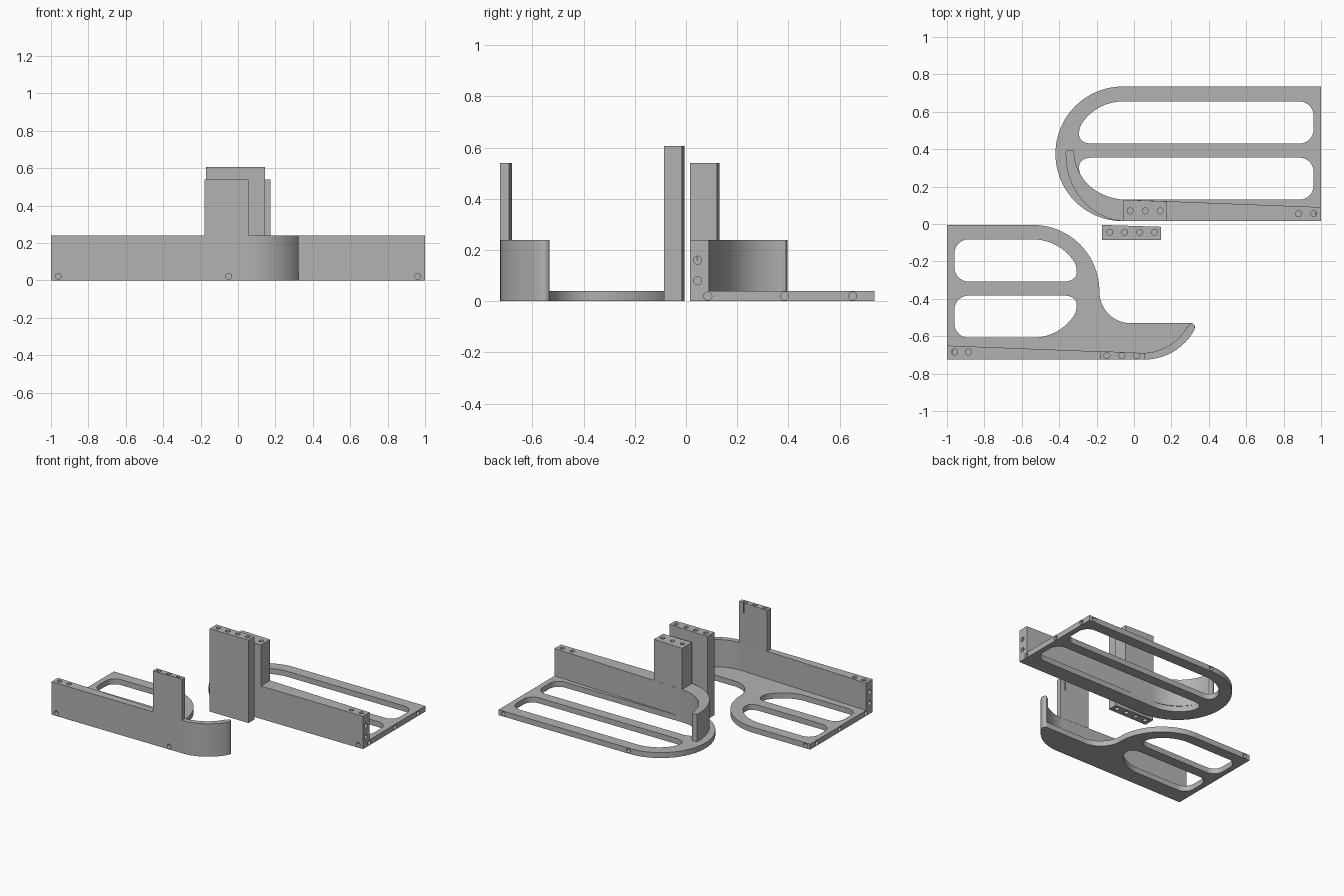
import bpy, bmesh, math
from mathutils import Matrix, Vector

if "Cube" in bpy.data.objects:
    bpy.data.objects.remove(bpy.data.objects["Cube"])

grey = bpy.data.materials.new("mid grey")
grey.diffuse_color = (0.45, 0.45, 0.45, 1)
grey.use_nodes = True
grey.node_tree.nodes["Principled BSDF"].inputs["Base Color"].default_value = grey.diffuse_color


def arc(cx, cy, rx, ry, a0, a1, n=20):
    """Points along an elliptical arc, angles in degrees."""
    return [(cx + rx * math.cos(math.radians(a0 + (a1 - a0) * i / n)),
             cy + ry * math.sin(math.radians(a0 + (a1 - a0) * i / n))) for i in range(n + 1)]


def bend(p, c, q, n=10):
    """Quadratic curve from p to q pulled towards c."""
    p, c, q = Vector(p), Vector(c), Vector(q)
    return [tuple(p * (1 - t) ** 2 + c * 2 * t * (1 - t) + q * t * t)
            for t in (i / n for i in range(n + 1))]


def add_prism(bm, pts, z0, z1):
    low = [bm.verts.new((x, y, z0)) for x, y in pts]
    high = [bm.verts.new((x, y, z1)) for x, y in pts]
    bm.faces.new(low[::-1])
    bm.faces.new(high)
    for i in range(len(pts)):
        j = (i + 1) % len(pts)
        bm.faces.new((low[i], low[j], high[j], high[i]))


def make_object(name, bm):
    bmesh.ops.remove_doubles(bm, verts=bm.verts, dist=1e-5)
    bmesh.ops.recalc_face_normals(bm, faces=bm.faces)
    me = bpy.data.meshes.new(name)
    bm.to_mesh(me)
    bm.free()
    ob = bpy.data.objects.new(name, me)
    bpy.context.collection.objects.link(ob)
    me.materials.append(grey)
    return ob


def part(name, pts, z0, z1, slots=(), holes=()):
    """Extruded outline with through slots and blind screw holes (position, axis, depth)."""
    bm = bmesh.new()
    add_prism(bm, pts, z0, z1)
    ob = make_object(name, bm)
    if slots or holes:
        cut = bmesh.new()
        for s in slots:
            add_prism(cut, s, z0 - 0.1, z1 + 0.1)
        for pos, axis, depth in holes:
            rot = {"x": Matrix.Rotation(math.pi / 2, 4, "Y"),
                   "y": Matrix.Rotation(math.pi / 2, 4, "X"), "z": Matrix()}[axis]
            bmesh.ops.create_cone(cut, cap_ends=True, segments=20, radius1=0.016, radius2=0.016,
                                  depth=2 * depth, matrix=Matrix.Translation(pos) @ rot)
        cutter = make_object("cutter", cut)
        cutter.hide_render = True
        mod = ob.modifiers.new("cut", "BOOLEAN")
        mod.operation, mod.solver, mod.object = "DIFFERENCE", "EXACT", cutter
        bpy.context.view_layer.objects.active = ob
        bpy.ops.object.modifier_apply(modifier="cut")
        bpy.data.objects.remove(cutter)
    bpy.ops.object.select_all(action="DESELECT")
    ob.select_set(True)
    bpy.context.view_layer.objects.active = ob
    bpy.ops.object.shade_smooth_by_angle(angle=math.radians(30))
    return ob


def slot(cx, cy, r, bar, end, mx, my):
    """Window with one swept end and one end with round corners; mx, my mirror it."""
    a = math.degrees(math.asin(0.1375 / r))
    sweep = arc(0, 0, r, r, 90, 180 - a)
    pts = sweep + bend(sweep[-1], (-0.262, bar), (-0.16, bar))
    f = 0.075
    pts += arc(end - f, bar + f, f, f, -90, 0, 8) + arc(end - f, r - f, f, f, 0, 90, 8)
    return [(cx + mx * x, cy + my * y) for x, y in pts]


# Back tray: base plate with two windows
edge_x = (0.96, -0.05)
part("back_plate",
     [(1, 0.015), (1, 0.735)] + arc(-0.06, 0.375, 0.36, 0.36, 90, 270, 48), 0, 0.04,
     [slot(-0.06, 0.3925, 0.2625, 0.0375, 1.02, 1, s) for s in (1, -1)],
     [((1, y, 0.02), "x", 0.03) for y in (0.085, 0.385, 0.65)]
     + [((x, y, 0.022), "y", 0.03) for x in edge_x for y in (0.015, 0.735)])

# Back tray: tapered wall running into a curved, thinning tip
part("back_wall",
     [(1, 0.015), (1, 0.09)] + arc(-0.04, 0.385, 0.28, 0.255, 270, 180)
     + arc(-0.3425, 0.385, 0.0225, 0.012, 0, 180, 8)
     + arc(-0.04, 0.37, 0.325, 0.355, 180, 270), 0.04, 0.24, (),
     [((x, 0.055, 0.24), "z", 0.08) for x in (0.88, 0.96)]
     + [((1, 0.045, z), "x", 0.03) for z in (0.08, 0.16)])

# Back tray: upright post
part("back_post", [(-0.06, 0.015), (0.175, 0.015), (0.175, 0.121), (-0.06, 0.13)], 0.24, 0.54, (),
     [((x, 0.07, 0.54), "z", 0.08) for x in (-0.02, 0.06, 0.14)])

# Front tray: base plate with two windows and a hooked extension
tip = arc(0.055, -0.42, 0.305, 0.305, 270, 331)
part("front_plate",
     [(-1, -0.005), (-1, -0.725)] + tip + arc(0.302, -0.552, 0.024, 0.022, 0, 90, 8)
     + arc(-0.02, -0.36, 0.165, 0.17, 270, 180) + arc(-0.54, -0.36, 0.355, 0.355, 0, 90, 24),
     0, 0.04,
     [slot(-0.54, -0.345, 0.2625, 0.0375, 0.42, -1, s) for s in (1, -1)],
     [((-1, y, 0.02), "x", 0.03) for y in (-0.08, -0.345, -0.645)]
     + [((-x, y, 0.022), "y", 0.03) for x, y in
        ((0.96, -0.725), (0.05, -0.725), (0.96, -0.005))])

# Front tray: tapered wall with curved end
part("front_wall",
     [(-1, -0.65), (-1, -0.725)] + tip + arc(0.308, -0.552, 0.016, 0.02, 0, 180, 8)
     + arc(0.04, -0.44, 0.27, 0.25, 335, 270), 0.04, 0.24, (),
     [((x, -0.685, 0.24), "z", 0.08) for x in (-0.96, -0.885)]
     + [((-1, -0.69, z), "x", 0.03) for z in (0.08, 0.16)])

# Front tray: upright post
part("front_post", [(-0.18, -0.725), (0.055, -0.725), (0.055, -0.69), (-0.18, -0.68)], 0.24, 0.54,
     (), [((x, -0.704, 0.54), "z", 0.08) for x in (-0.145, -0.065, 0.015)])

# Loose centre block with screw holes at both ends
part("centre_block", [(-0.17, -0.085), (0.145, -0.085), (0.145, -0.015), (-0.17, -0.005)],
     0, 0.605, (),
     [((x, -0.044, z), "z", 0.08) for x in (-0.13, -0.05, 0.03, 0.11) for z in (0, 0.605)])
